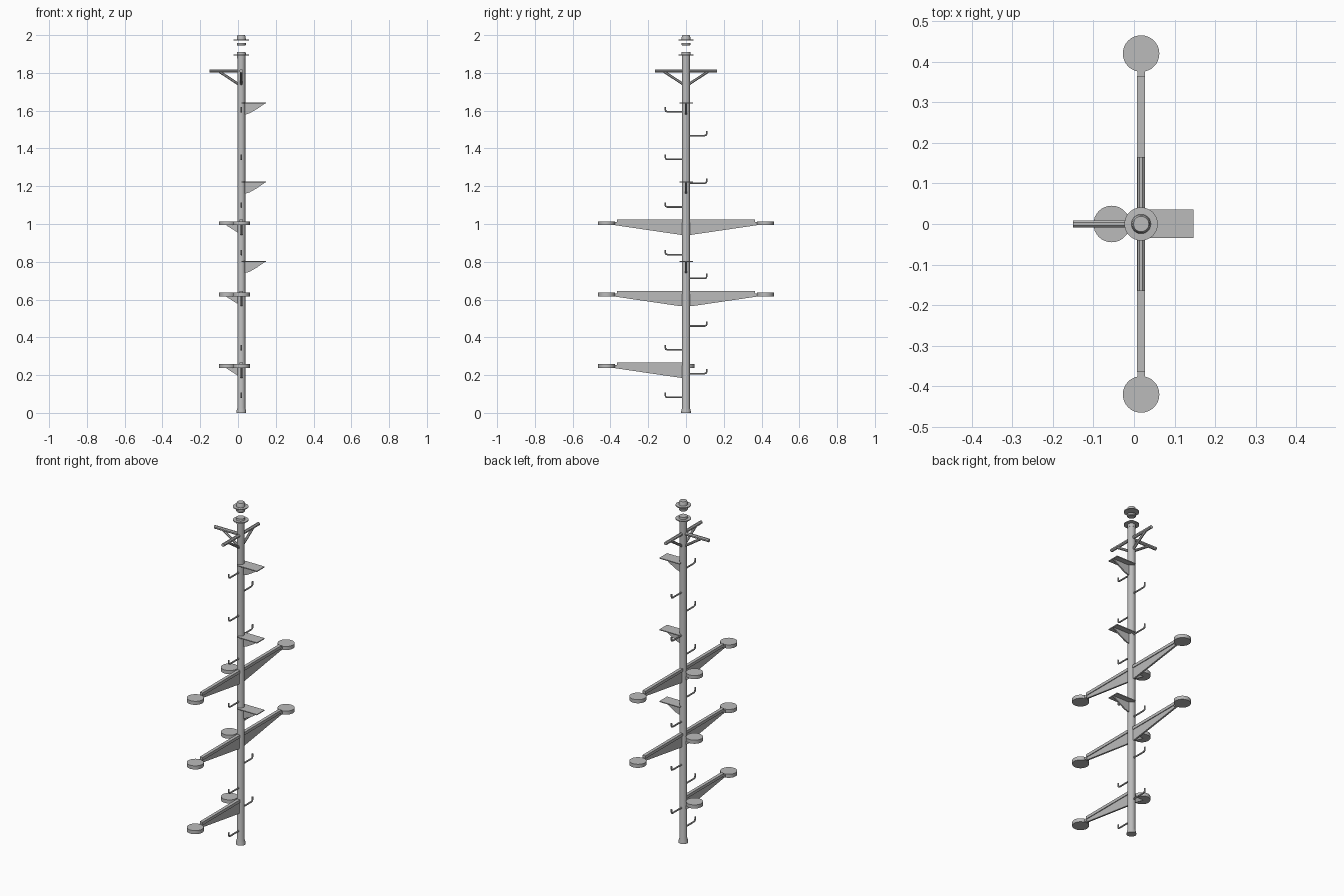
import bpy, bmesh, math
from mathutils import Vector

if "Cube" in bpy.data.objects:
    bpy.data.objects.remove(bpy.data.objects["Cube"], do_unlink=True)

PX = 0.0175  # pole centre in x

grey = bpy.data.materials.new("plain_grey")
grey.use_nodes = True
COL = (0.5, 0.5, 0.5, 1)
grey.diffuse_color = COL
for n in grey.node_tree.nodes:
    if n.type == 'BSDF_PRINCIPLED':
        n.inputs["Base Color"].default_value = COL


def finish(name, bm):
    bmesh.ops.recalc_face_normals(bm, faces=bm.faces)
    me = bpy.data.meshes.new(name)
    bm.to_mesh(me)
    bm.free()
    me.materials.append(grey)
    ob = bpy.data.objects.new(name, me)
    bpy.context.scene.collection.objects.link(ob)
    bpy.ops.object.select_all(action='DESELECT')
    ob.select_set(True)
    bpy.context.view_layer.objects.active = ob
    bpy.ops.object.shade_smooth_by_angle(angle=math.radians(35))
    return ob


def lathe(name, profile, x=PX, y=0, segs=32):
    """Closed turned solid from (radius, z) points."""
    bm = bmesh.new()
    rings = []
    for r, z in profile:
        rings.append([bm.verts.new((x + r * math.cos(a), y + r * math.sin(a), z))
                      for a in (2 * math.pi * i / segs for i in range(segs))])
    for lo, hi in zip(rings, rings[1:]):
        for i in range(segs):
            j = (i + 1) % segs
            bm.faces.new((lo[i], lo[j], hi[j], hi[i]))
    bm.faces.new(rings[0])
    bm.faces.new(rings[-1])
    return finish(name, bm)


def tube(name, points, r, segs=8):
    """Round bar along a path of points lying in one vertical plane."""
    bm = bmesh.new()
    pts = [Vector(p) for p in points]
    run = Vector((pts[-1].x - pts[0].x, pts[-1].y - pts[0].y, 0)).normalized()
    side = Vector((-run.y, run.x, 0))
    rings = []
    for i, p in enumerate(pts):
        d = (pts[min(i + 1, len(pts) - 1)] - pts[max(i - 1, 0)]).normalized()
        up = d.cross(side)
        rings.append([bm.verts.new(p + r * (side * math.cos(a) + up * math.sin(a)))
                      for a in (2 * math.pi * (k + .5) / segs for k in range(segs))])
    for lo, hi in zip(rings, rings[1:]):
        for i in range(segs):
            j = (i + 1) % segs
            bm.faces.new((lo[i], lo[j], hi[j], hi[i]))
    bm.faces.new(rings[0])
    bm.faces.new(rings[-1])
    return finish(name, bm)


def box(name, lo, hi):
    bm = bmesh.new()
    bmesh.ops.create_cube(bm, size=1)
    for v in bm.verts:
        v.co = [l if c < 0 else h for c, l, h in zip(v.co, lo, hi)]
    return finish(name, bm)


def gusset(name, outline, direction, thick):
    """Upright plate: (reach, z) outline carried along a direction from the pole."""
    d = Vector(direction)
    s = Vector((-d.y, d.x, 0)) * thick / 2
    bm = bmesh.new()
    a, b = [[bm.verts.new(Vector((PX, 0, z)) + d * u + k * s) for u, z in outline]
            for k in (-1, 1)]
    bm.faces.new(a)
    bm.faces.new(b)
    for i in range(len(a)):
        j = (i + 1) % len(a)
        bm.faces.new((a[i], a[j], b[j], b[i]))
    return finish(name, bm)


# Pole with flared foot
lathe("pole", [(.026, 0), (.025, .012), (.021, .026), (.021, 1.88)], segs=24)

# Lamp at the pole top: collar, floating ring and hat
lathe("lamp_collar", [(.022, 1.875), (.022, 1.893), (.041, 1.893),
                      (.041, 1.898), (.024, 1.898), (.023, 1.911)])
lathe("lamp_ring", [(.020, 1.944), (.024, 1.948), (.024, 1.957)])
lathe("lamp_hat", [(.041, 1.971), (.041, 1.976), (.024, 1.977), (.022, 1.994), (.019, 2.0)])

# Long arms with round platforms
levels = [(.247, (-1,)), (.626, (-1, 1)), (1.004, (-1, 1))]
for n, (z, sides) in enumerate(levels):
    for s in sides:
        tag = f"{n + 1}_{'front' if s < 0 else 'back'}"
        lathe(f"arm_platform_{tag}", [(.045, z - .0105), (.045, z + .0105)], y=s * .42)
        gusset(f"arm_web_{tag}", [(0, z + .006), (.385, z + .006), (.385, z - .009),
                                  (.03, z - .061), (0, z - .061)], (0, s, 0), .01)
        y0, y1 = sorted((0, s * .365))
        box(f"arm_rail_{tag}", (PX - .0095, y0, z + .003), (PX + .0095, y1, z + .02))
        y0, y1 = sorted((s * .36, s * .39))
        box(f"arm_neck_{tag}", (PX - .009, y0, z - .008), (PX + .009, y1, z + .007))
    # Small platform on the pole's right side
    lathe(f"side_platform_{n + 1}", [(.045, z - .0105), (.045, z + .0105)], x=-.055)
    gusset(f"side_bracket_{n + 1}", [(0, z), (.08, z), (.078, z - .012), (.018, z - .05),
                                     (0, z - .05)], (-1, 0, 0), .008)

# Square shelves with curved brackets
for n, z in enumerate((.804, 1.224, 1.643)):
    box(f"shelf_{n + 1}", (PX, -.035, z - .005), (.147, .036, z))
    gusset(f"shelf_bracket_{n + 1}",
           [(0, z - .003), (.126, z - .003), (.12, z - .009), (.08, z - .036),
            (.045, z - .056), (.02, z - .064), (0, z - .064)], (1, 0, 0), .008)

# Climbing pegs, alternating front and back
for i in range(13):
    z = .082 + i * .126
    s = 1 if i % 2 else -1
    tube(f"peg_{i + 1}", [(PX, 0, z), (PX, s * .098, z), (PX, s * .107, z + .003),
                          (PX, s * .110, z + .012), (PX, s * .110, z + .025)], .0048)

# Three-way crossarm with diagonal struts
for name, d, reach in (("front", (0, -1), .165), ("back", (0, 1), .165), ("right", (-1, 0), .168)):
    def at(u, z):
        return (PX + d[0] * u, d[1] * u, z)
    tube(f"crossarm_{name}", [at(0, 1.81), at(reach, 1.81)], .0098)
    tube(f"crossarm_strut_{name}", [at(.012, 1.738), at(.115, 1.806)], .0075)
